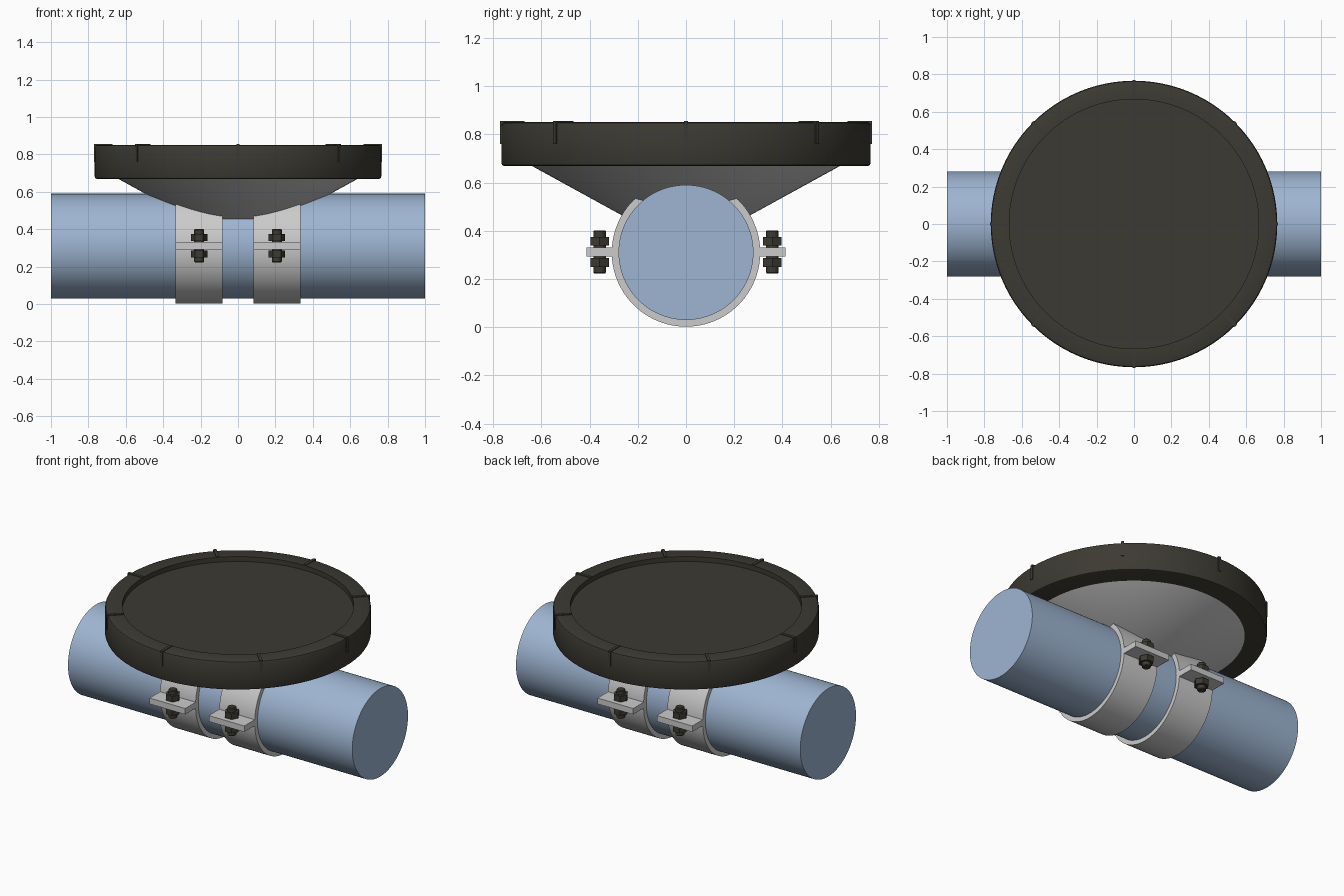
import bpy, bmesh, math
from mathutils import Matrix

if "Cube" in bpy.data.objects:
    bpy.data.objects.remove(bpy.data.objects["Cube"])

AXIS_Z = 0.31      # height of the pipe axis
PIPE_R = 0.28


def material(name, colour):
    m = bpy.data.materials.new(name)
    m.diffuse_color = (*colour, 1)
    m.use_nodes = True
    m.node_tree.nodes["Principled BSDF"].inputs["Base Color"].default_value = m.diffuse_color
    return m


BLUE = material("pipe_blue", (0.34, 0.46, 0.64))
DARK = material("dark_rubber", (0.045, 0.042, 0.032))


def finish(bm, name, mat=None, smooth=True):
    bmesh.ops.recalc_face_normals(bm, faces=bm.faces)
    me = bpy.data.meshes.new(name)
    bm.to_mesh(me)
    bm.free()
    ob = bpy.data.objects.new(name, me)
    bpy.context.collection.objects.link(ob)
    if mat:
        me.materials.append(mat)
    if smooth:
        bpy.ops.object.select_all(action='DESELECT')
        ob.select_set(True)
        bpy.context.view_layer.objects.active = ob
        bpy.ops.object.shade_smooth_by_angle(angle=math.radians(30))
    return ob


def lathe(name, profile, mat=None, steps=96, closed=False, matrix=None):
    """Spin (radius, z) points about z; zero-radius ends are merged."""
    bm = bmesh.new()
    vs = [bm.verts.new((r, 0, z)) for r, z in profile]
    pairs = list(zip(vs, vs[1:])) + ([(vs[-1], vs[0])] if closed else [])
    edges = [bm.edges.new(p) for p in pairs]
    bmesh.ops.spin(bm, geom=vs + edges, cent=(0, 0, 0), axis=(0, 0, 1),
                   angle=math.tau, steps=steps)
    bmesh.ops.remove_doubles(bm, verts=bm.verts, dist=1e-5)
    if matrix:
        bm.transform(matrix)
    return finish(bm, name, mat)


def box(name, lo, hi, mat=None, matrix=None):
    bm = bmesh.new()
    bmesh.ops.create_cube(bm, size=1)
    for v in bm.verts:
        v.co = [l + (c + 0.5) * (h - l) for c, l, h in zip(v.co, lo, hi)]
    if matrix:
        bm.transform(matrix)
    return finish(bm, name, mat, smooth=False)


def along_x(x):
    return Matrix.Translation((x, 0, AXIS_Z)) @ Matrix.Rotation(math.pi / 2, 4, 'Y')


# Pipe
lathe("pipe", [(0, -1), (PIPE_R, -1), (PIPE_R, 1), (0, 1)], BLUE, matrix=along_x(0))

# Conical saddle that sinks into the pipe
lathe("saddle_cone", [(0, 0.455), (0.25, 0.455), (0.645, 0.672), (0, 0.672)])

# Round diffuser disc with a raised rim
lathe("diffuser_disc", [
    (0, 0.668), (0.753, 0.668), (0.762, 0.672), (0.766, 0.681),
    (0.766, 0.838), (0.762, 0.847), (0.753, 0.851),
    (0.667, 0.851), (0.667, 0.82), (0, 0.82)], DARK)

# Small ribs around the rim
for i in range(8):
    box(f"rim_rib_{i + 1}", (0.67, -0.009, 0.76), (0.771, 0.009, 0.855), DARK,
        Matrix.Rotation(i * math.pi / 4, 4, 'Z'))

# Clamps: band, side flanges, bolts and hex nuts
for sx, end in ((-1, "left"), (1, "right")):
    x = sx * 0.208
    lathe(f"{end}_clamp_band",
          [(PIPE_R, -0.125), (0.308, -0.125), (0.308, 0.125), (PIPE_R, 0.125)],
          closed=True, matrix=along_x(x))
    for sy, side in ((-1, "front"), (1, "back")):
        tag = f"{end}_{side}"
        y0, y1 = sorted((sy * 0.295, sy * 0.412))
        box(f"{tag}_flange", (x - 0.125, y0, 0.293), (x + 0.125, y1, 0.331))
        at = Matrix.Translation((x, sy * 0.358, 0.312))
        lathe(f"{tag}_bolt", [(0, -0.09), (0.022, -0.09), (0.026, -0.085),
                              (0.026, 0.085), (0.022, 0.09), (0, 0.09)],
              DARK, 24, matrix=at)
        for z, level in ((0.044, "upper"), (-0.044, "lower")):
            lathe(f"{tag}_{level}_nut",
                  [(0, -0.018), (0.044, -0.018), (0.044, 0.018), (0, 0.018)],
                  DARK, 6, matrix=at @ Matrix.Translation((0, 0, z)))
